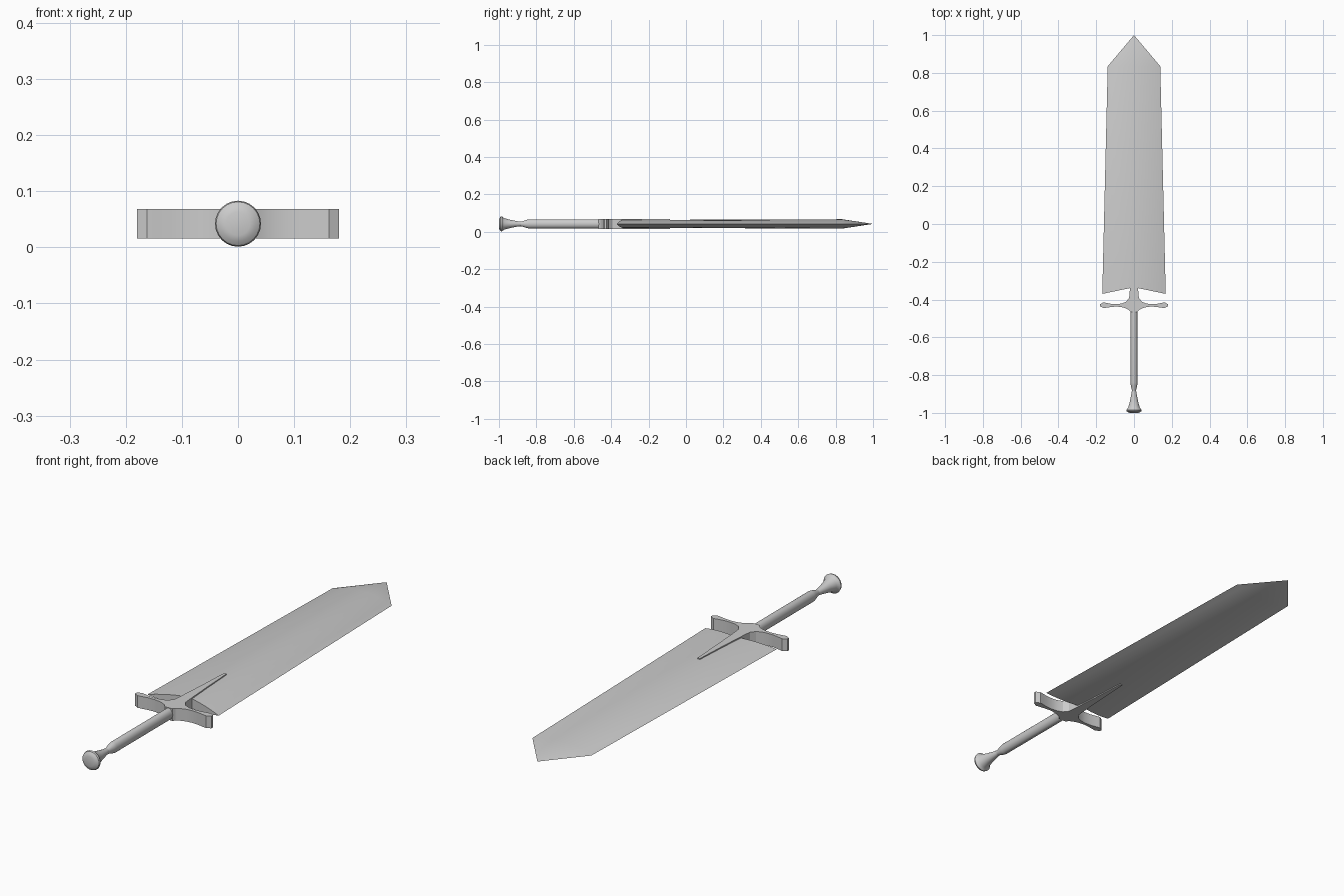
import bpy, bmesh
from math import cos, sin, pi

if "Cube" in bpy.data.objects:
    bpy.data.objects.remove(bpy.data.objects["Cube"])

ZC = 0.042  # height of the sword's centre plane


def finish(name, bm, smooth=None):
    bmesh.ops.remove_doubles(bm, verts=bm.verts, dist=1e-5)
    bmesh.ops.recalc_face_normals(bm, faces=bm.faces)
    me = bpy.data.meshes.new(name)
    bm.to_mesh(me)
    bm.free()
    ob = bpy.data.objects.new(name, me)
    bpy.context.collection.objects.link(ob)
    if smooth:
        bpy.ops.object.select_all(action='DESELECT')
        ob.select_set(True)
        bpy.context.view_layer.objects.active = ob
        bpy.ops.object.shade_smooth_by_angle(angle=smooth)
    return ob


def loft(name, rings, cap_start=True, cap_end=True, smooth=None):
    bm = bmesh.new()
    loops = [[bm.verts.new(p) for p in r] for r in rings]
    n = len(loops[0])
    for a, b in zip(loops, loops[1:]):
        for i in range(n):
            j = (i + 1) % n
            bm.faces.new((a[i], a[j], b[j], b[i]))
    if cap_start:
        bm.faces.new(loops[0])
    if cap_end:
        bm.faces.new(loops[-1])
    return finish(name, bm, smooth)


# Blade: lens section with a notched base, converging to the tip
def lens(w, t, y, notch=0.0, n=12):
    us = [-1 + 2 * i / n for i in range(n + 1)]
    loop = [(u, 1) for u in us] + [(u, -1) for u in reversed(us[1:-1])]
    return [(u * w, y - notch * abs(u), ZC + s * t * (1 - u * u)) for u, s in loop]


bm = bmesh.new()
sections = [lens(0.168, 0.021, -0.335, 0.035), lens(0.139, 0.025, 0.835)]
loops = [[bm.verts.new(p) for p in s] for s in sections]
tip = bm.verts.new((0, 1, ZC))
n = len(loops[0])
for i in range(n):
    j = (i + 1) % n
    bm.faces.new((loops[0][i], loops[0][j], loops[1][j], loops[1][i]))
    bm.faces.new((loops[1][i], loops[1][j], tip))
for i in range(1, n // 2):
    bm.faces.new((loops[0][i], loops[0][i + 1], loops[0][n - i - 1], loops[0][n - i])
                 if i < n // 2 - 1 else
                 (loops[0][i], loops[0][i + 1], loops[0][n - i]))
bm.faces.new((loops[0][0], loops[0][1], loops[0][n - 1]))
finish("blade", bm, 0.35)

# Crossguard with long central spike: half outline, mirrored and extruded
half = [(0.006, -0.085), (0.013, -0.22), (0.022, -0.35), (0.026, -0.392),
        (0.042, -0.412), (0.065, -0.421), (0.09, -0.424), (0.12, -0.423), (0.145, -0.418),
        (0.162, -0.415), (0.18, -0.425), (0.18, -0.435), (0.162, -0.445),
        (0.145, -0.443), (0.12, -0.439), (0.09, -0.437), (0.065, -0.44),
        (0.042, -0.447), (0.026, -0.456), (0.018, -0.467)]
outline = half + [(-x, y) for x, y in reversed(half)]
loft("crossguard", [[(x, y, ZC + s * 0.026) for x, y in outline] for s in (-1, 1)], smooth=0.35)

# Grip and pommel: round sections along the length (y, x radius, z radius)
def tube(name, profile, n=24):
    rings = [[(rx * cos(2 * pi * i / n), y, ZC + rz * sin(2 * pi * i / n))
              for i in range(n)] for y, rx, rz in profile]
    loft(name, rings, smooth=0.6)


tube("grip", [(-0.44, 0.019, 0.024), (-0.84, 0.019, 0.024), (-0.855, 0.017, 0.021),
              (-0.875, 0.012, 0.014), (-0.887, 0.011, 0.012)])
tube("pommel", [(-0.88, 0.011, 0.012), (-0.90, 0.014, 0.014), (-0.94, 0.022, 0.022),
                (-0.97, 0.030, 0.030), (-0.98, 0.036, 0.036), (-0.984, 0.041, 0.041),
                (-0.991, 0.039, 0.039), (-0.997, 0.031, 0.031), (-1.0, 0.021, 0.021)])
